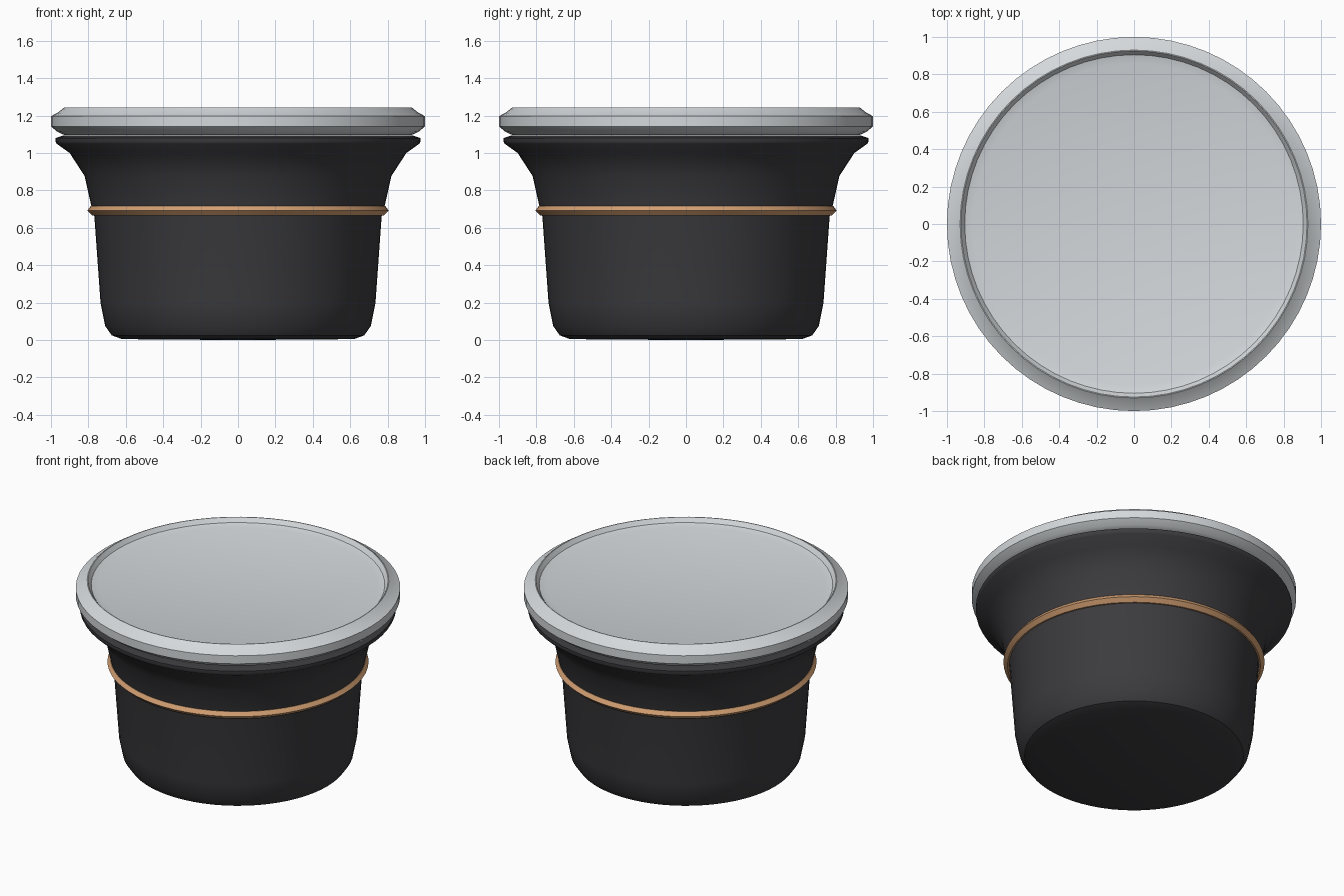
import bpy, bmesh, math

if "Cube" in bpy.data.objects:
    bpy.data.objects.remove(bpy.data.objects["Cube"])

SEGMENTS = 64


def material(name, rgb):
    mat = bpy.data.materials.new(name)
    mat.diffuse_color = (*rgb, 1)
    mat.use_nodes = True
    mat.node_tree.nodes["Principled BSDF"].inputs["Base Color"].default_value = mat.diffuse_color
    return mat


def lathe(name, profile, mat, closed=False):
    """Spin a list of (radius, z) points around the z axis."""
    bm = bmesh.new()
    verts = [bm.verts.new((r, 0, z)) for r, z in profile]
    pairs = list(zip(verts, verts[1:]))
    if closed:
        pairs.append((verts[-1], verts[0]))
    edges = [bm.edges.new(p) for p in pairs]
    bmesh.ops.spin(bm, geom=verts + edges, cent=(0, 0, 0), axis=(0, 0, 1),
                   angle=math.tau, steps=SEGMENTS)
    bmesh.ops.remove_doubles(bm, verts=bm.verts, dist=1e-4)
    bmesh.ops.recalc_face_normals(bm, faces=bm.faces)
    mesh = bpy.data.meshes.new(name)
    bm.to_mesh(mesh)
    bm.free()
    obj = bpy.data.objects.new(name, mesh)
    bpy.context.collection.objects.link(obj)
    mesh.materials.append(mat)
    bpy.ops.object.select_all(action='DESELECT')
    obj.select_set(True)
    bpy.context.view_layer.objects.active = obj
    bpy.ops.object.shade_smooth_by_angle(angle=math.radians(30))
    return obj


dark = material("dark_plastic", (0.045, 0.045, 0.05))
silver = material("silver_foil", (0.66, 0.69, 0.71))
copper = material("copper", (0.65, 0.35, 0.17))

# Cup with rounded foot and flared rim
lathe("cup", [(0, 0), (0.62, 0.005), (0.675, 0.025), (0.71, 0.075),
              (0.735, 0.2), (0.768, 0.66), (0.785, 0.72), (0.82, 0.877),
              (0.90, 1.0), (0.97, 1.05), (0.975, 1.06), (0.975, 1.08),
              (0.93, 1.095), (0, 1.095)], dark)

# Thin band around the waist
lathe("band", [(0.765, 0.667), (0.78, 0.667), (0.805, 0.692),
               (0.787, 0.718), (0.765, 0.718)], copper, closed=True)

# Lid with raised rim and recessed top
lathe("lid", [(0, 1.097), (0.93, 1.097), (0.965, 1.113), (1.0, 1.142),
              (1.0, 1.197), (0.965, 1.215), (0.93, 1.243), (0.925, 1.243),
              (0.905, 1.215), (0.86, 1.203), (0, 1.203)], silver)
